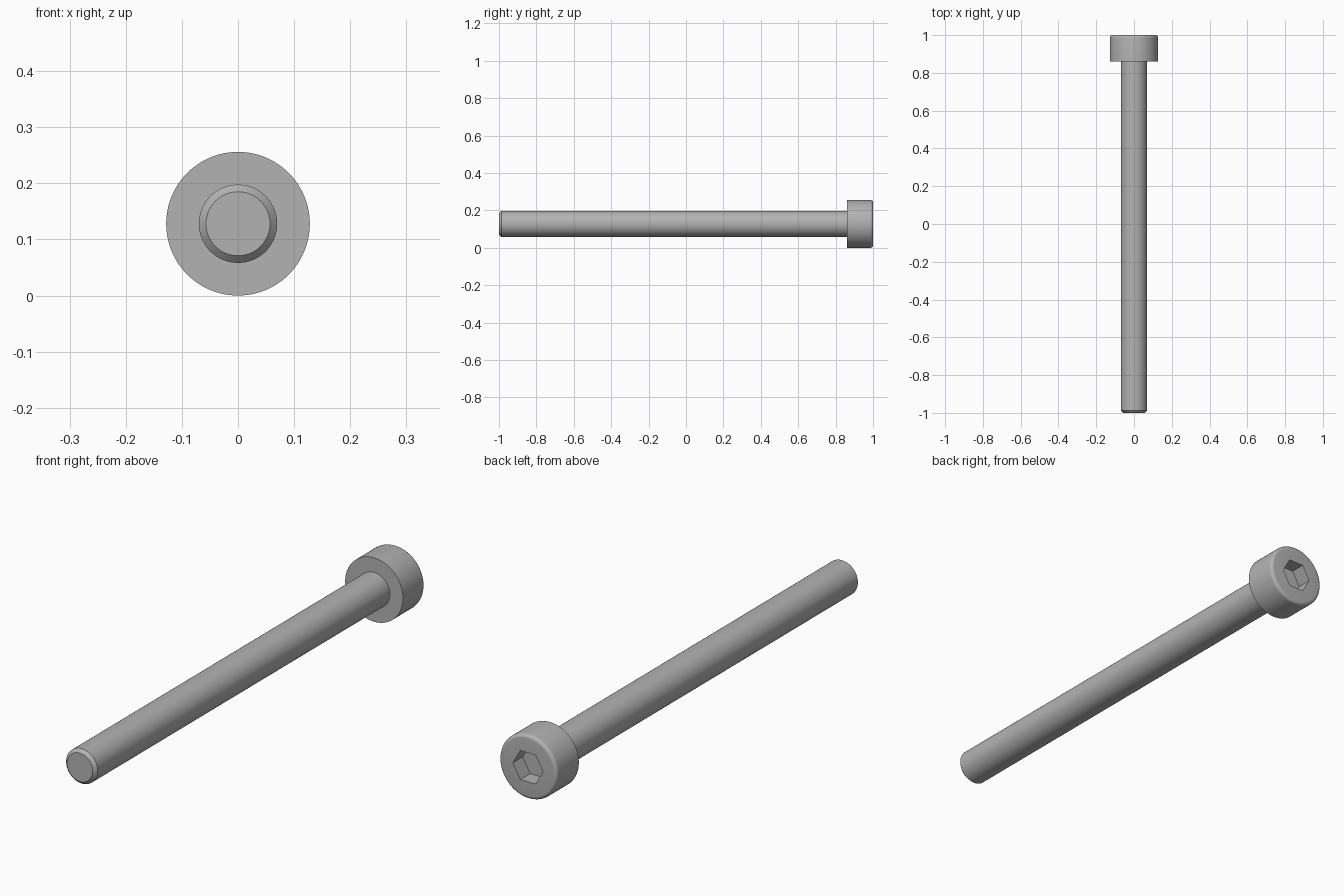
import bpy, bmesh
from math import radians, sin, cos, pi
from mathutils import Matrix, Vector

cube = bpy.data.objects.get("Cube")
if cube:
    bpy.data.objects.remove(cube, do_unlink=True)

HEAD_R, SHAFT_R, TIP_R = 0.128, 0.0698, 0.057
UNDERSIDE, TOP, TIP = 0.8605, 1.0, -1.0
ROUND = 0.014
SOCKET_FLATS, SOCKET_DEPTH = 0.116, 0.062

steel = bpy.data.materials.new("grey_steel")
steel.use_nodes = True
colour = (0.45, 0.45, 0.45, 1)
steel.diffuse_color = colour
steel.node_tree.nodes["Principled BSDF"].inputs["Base Color"].default_value = colour


def make_object(name, bm):
    bmesh.ops.recalc_face_normals(bm, faces=bm.faces)
    mesh = bpy.data.meshes.new(name)
    bm.to_mesh(mesh)
    bm.free()
    mesh.materials.append(steel)
    obj = bpy.data.objects.new(name, mesh)
    bpy.context.collection.objects.link(obj)
    return obj


def lathe(name, profile, steps=96):
    """Turn (radius, y) points around the bolt axis and cap both ends."""
    bm = bmesh.new()
    rings = []
    for r, y in profile:
        angles = [2 * pi * i / steps for i in range(steps)]
        rings.append([bm.verts.new((r * cos(a), y, HEAD_R + r * sin(a))) for a in angles])
    for low, high in zip(rings, rings[1:]):
        for i in range(steps):
            j = (i + 1) % steps
            bm.faces.new((low[i], low[j], high[j], high[i]))
    bm.faces.new(rings[0])
    bm.faces.new(rings[-1])
    return make_object(name, bm)


# Chamfered shaft and cylindrical head with a rounded rim
chamfer = SHAFT_R - TIP_R
profile = [(TIP_R, TIP), (SHAFT_R, TIP + chamfer), (SHAFT_R, UNDERSIDE), (HEAD_R, UNDERSIDE)]
for i in range(7):
    a = radians(15 * i)
    profile.append((HEAD_R - ROUND + ROUND * cos(a), TOP - ROUND + ROUND * sin(a)))
bolt = lathe("socket_head_bolt", profile)

# Hexagonal socket, corners pointing sideways
bm = bmesh.new()
corner_r = SOCKET_FLATS / 2 / cos(pi / 6)
bmesh.ops.create_cone(bm, cap_ends=True, segments=6, radius1=corner_r,
                      radius2=corner_r, depth=2 * SOCKET_DEPTH)
# Turn a corner onto the x axis whatever the starting angle
first = next(iter(bm.verts)).co
turn = Vector((first.x, first.y)).angle_signed(Vector((1, 0)))
bmesh.ops.rotate(bm, verts=bm.verts, matrix=Matrix.Rotation(-turn, 3, "Z"))
bmesh.ops.rotate(bm, verts=bm.verts, matrix=Matrix.Rotation(pi / 2, 3, "X"))
bmesh.ops.translate(bm, verts=bm.verts, vec=(0, TOP, HEAD_R))
cutter = make_object("socket_cutter", bm)
cutter.hide_render = True

cut = bolt.modifiers.new("hex_socket", "BOOLEAN")
cut.operation = "DIFFERENCE"
cut.solver = "EXACT"
cut.object = cutter

# Apply the cut, drop the cutter and shade
for obj in bpy.context.selected_objects:
    obj.select_set(False)
bolt.select_set(True)
bpy.context.view_layer.objects.active = bolt
bpy.ops.object.modifier_apply(modifier=cut.name)
bpy.data.objects.remove(cutter, do_unlink=True)
bpy.ops.object.shade_smooth_by_angle(angle=radians(30))
